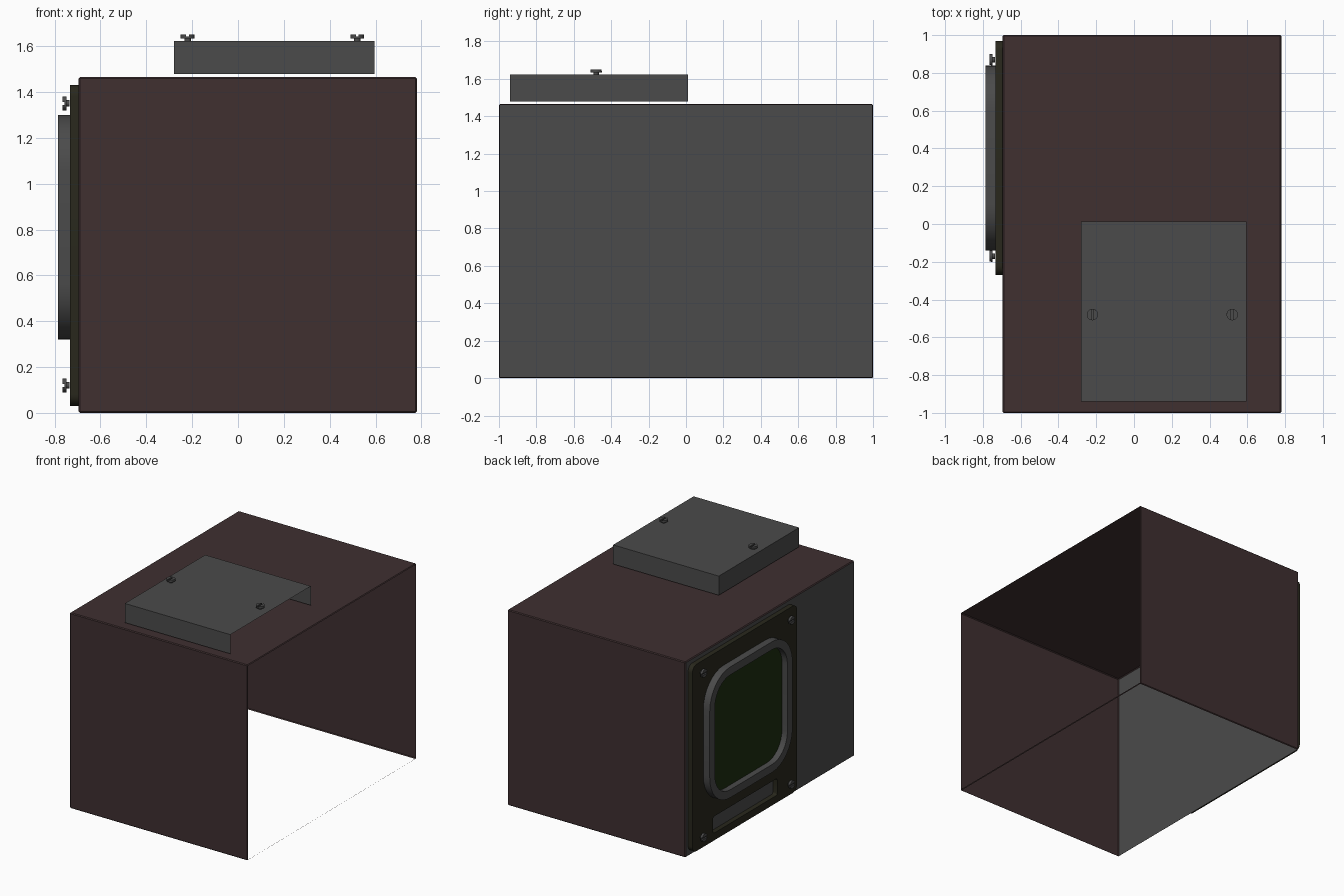
import bpy, bmesh, math
from mathutils import Matrix, Vector

if "Cube" in bpy.data.objects:
    bpy.data.objects.remove(bpy.data.objects["Cube"])

def material(name, rgb):
    m = bpy.data.materials.new(name)
    m.diffuse_color = (*rgb, 1)
    m.use_nodes = True
    m.node_tree.nodes["Principled BSDF"].inputs["Base Color"].default_value = m.diffuse_color
    return m

BROWN = material("dark brown shell", (0.050, 0.029, 0.030))
GREY = material("dark grey metal", (0.070, 0.070, 0.070))
OLIVE = material("black olive bezel", (0.022, 0.021, 0.012))
GREEN = material("dark green glass", (0.012, 0.027, 0.005))

def add(name, mesh, mats=(), matrix=None):
    ob = bpy.data.objects.new(name, mesh)
    bpy.context.collection.objects.link(ob)
    for m in mats:
        mesh.materials.append(m)
    if matrix:
        ob.matrix_world = matrix
    return ob

def smooth(ob):
    bpy.ops.object.select_all(action='DESELECT')
    bpy.context.view_layer.objects.active = ob
    ob.select_set(True)
    bpy.ops.object.shade_smooth_by_angle(angle=math.radians(35))

def open_box(name, lo, hi, bevel, mats, left_index):
    """Thin sheet box with its right side and underside open."""
    lo, hi = Vector(lo), Vector(hi)
    bm = bmesh.new()
    bmesh.ops.create_cube(bm, size=1)
    bmesh.ops.scale(bm, vec=hi - lo, verts=bm.verts)
    bmesh.ops.translate(bm, vec=(lo + hi) / 2, verts=bm.verts)
    if bevel:
        bmesh.ops.bevel(bm, geom=bm.edges[:], offset=bevel, segments=1, affect='EDGES')
    bm.normal_update()
    gone = [f for f in bm.faces if f.normal.x > 0.99 or f.normal.z < -0.99]
    bmesh.ops.delete(bm, geom=gone, context='FACES')
    for f in bm.faces:
        f.material_index = left_index if f.normal.x < -0.99 else 0
    me = bpy.data.meshes.new(name)
    bm.to_mesh(me)
    bm.free()
    return add(name, me, mats)

def rounded(y0, y1, z0, z1, r, seg=8):
    pts = []
    for i, (cy, cz) in enumerate(((y1 - r, z1 - r), (y0 + r, z1 - r),
                                  (y0 + r, z0 + r), (y1 - r, z0 + r))):
        for k in range(seg + 1):
            a = math.pi / 2 * (i + k / seg)
            pts.append((cy + r * math.cos(a), cz + r * math.sin(a)))
    return pts

def side_plate(name, loops, x0, x1, mat):
    """Flat plate in the y-z plane; loops after the first are holes."""
    cu = bpy.data.curves.new(name + "_profile", 'CURVE')
    cu.dimensions = '2D'
    cu.fill_mode = 'BOTH'
    cu.extrude = (x1 - x0) / 2
    for pts in loops:
        sp = cu.splines.new('POLY')
        sp.points.add(len(pts) - 1)
        for p, (y, z) in zip(sp.points, pts):
            p.co = (y, z, 0, 1)
        sp.use_cyclic_u = True
    tmp = bpy.data.objects.new("profile_helper", cu)
    bpy.context.collection.objects.link(tmp)
    dg = bpy.context.evaluated_depsgraph_get()
    me = bpy.data.meshes.new_from_object(tmp.evaluated_get(dg))
    bpy.data.objects.remove(tmp)
    me.transform(Matrix(((0, 0, 1, (x0 + x1) / 2), (1, 0, 0, 0), (0, 1, 0, 0), (0, 0, 0, 1))))
    bm = bmesh.new()
    bm.from_mesh(me)
    bmesh.ops.remove_doubles(bm, verts=bm.verts, dist=1e-5)
    bmesh.ops.recalc_face_normals(bm, faces=bm.faces)
    bm.to_mesh(me)
    bm.free()
    me.materials.clear()
    ob = add(name, me, [mat])
    smooth(ob)
    return ob

# Cabinet shell (brown, grey left wall) and raised top cover
open_box("cabinet_shell", (-0.695, -1, 0), (0.78, 1, 1.465), 0.006, [BROWN, GREY], 1)
open_box("top_cover", (-0.28, -0.94, 1.478), (0.595, 0.012, 1.622), 0, [GREY], 0)

# Bezel plate with a slot, screen surround and glass
side_plate("bezel", [rounded(-0.27, 0.97, 0.03, 1.43, 0.05),
                     rounded(-0.035, 0.725, 0.085, 0.21, 0.015, 4)], -0.732, -0.696, OLIVE)
side_plate("screen_surround", [rounded(-0.14, 0.84, 0.32, 1.30, 0.24),
                               rounded(-0.08, 0.78, 0.38, 1.24, 0.18)], -0.785, -0.731, GREY)
side_plate("screen_glass", [rounded(-0.085, 0.785, 0.375, 1.245, 0.18)], -0.740, -0.731, GREEN)

# Slotted screw: stem, disc and two half-discs that leave the slot
def prism(bm, pts, z0, z1):
    f = bm.faces.new([bm.verts.new((x, y, z0)) for x, y in pts])
    ext = bmesh.ops.extrude_face_region(bm, geom=[f], use_keep_orig=True)
    top = [v for v in ext['geom'] if isinstance(v, bmesh.types.BMVert)]
    bmesh.ops.translate(bm, vec=(0, 0, z1 - z0), verts=top)

def arc(r, a0, a1, n):
    return [(r * math.cos(a0 + (a1 - a0) * k / n), r * math.sin(a0 + (a1 - a0) * k / n))
            for k in range(n + 1)]

bm = bmesh.new()
prism(bm, arc(0.014, 0, math.tau * 15 / 16, 15), 0, 0.014)
prism(bm, arc(0.03, 0, math.tau * 23 / 24, 23), 0.013, 0.020)
for turn in (math.pi / 2, -math.pi / 2):
    prism(bm, arc(0.03, turn - 1.37, turn + 1.37, 12), 0.020, 0.030)
bmesh.ops.rotate(bm, matrix=Matrix.Rotation(math.pi / 2, 3, 'Z'), verts=bm.verts)
bmesh.ops.recalc_face_normals(bm, faces=bm.faces)
screw = bpy.data.meshes.new("screw")
bm.to_mesh(screw)
bm.free()
screw.materials.append(GREY)

for x in (-0.22, 0.52):
    add("cover_screw", screw, matrix=Matrix.Translation((x, -0.48, 1.621)))
face_left = Matrix.Rotation(-math.pi / 2, 4, 'Y')
for y in (-0.17, 0.87):
    for z in (0.12, 1.35):
        add("bezel_screw", screw, matrix=Matrix.Translation((-0.736, y, z)) @ face_left)
